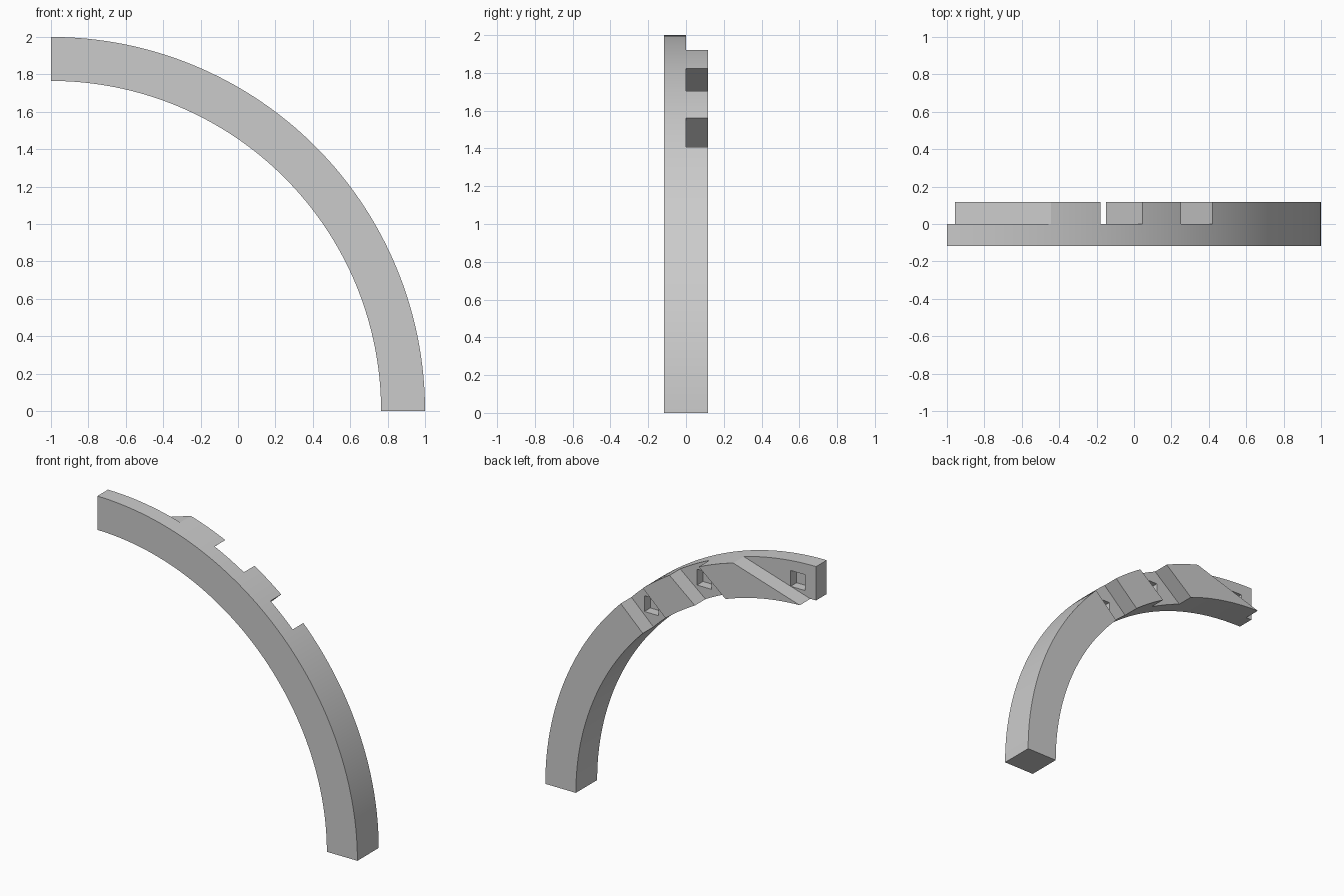
import bpy, bmesh, math
from mathutils import Vector

if "Cube" in bpy.data.objects:
    bpy.data.objects.remove(bpy.data.objects["Cube"], do_unlink=True)

OUTER, INNER, HALF_DEPTH = 2.0, 1.765, 0.117
SEGMENTS = 64

grey = bpy.data.materials.new("plain_grey")
grey.use_nodes = True
grey.diffuse_color = (0.6, 0.6, 0.6, 1)
grey.node_tree.nodes["Principled BSDF"].inputs["Base Color"].default_value = (0.6, 0.6, 0.6, 1)


def prism(name, outline, y0, y1):
    """Extrude an outline in the xz plane from y0 to y1."""
    bm = bmesh.new()
    face = bm.faces.new([bm.verts.new((x, y0, z)) for x, z in outline])
    grown = bmesh.ops.extrude_face_region(bm, geom=[face])
    verts = [v for v in grown["geom"] if isinstance(v, bmesh.types.BMVert)]
    bmesh.ops.translate(bm, verts=verts, vec=(0, y1 - y0, 0))
    bmesh.ops.recalc_face_normals(bm, faces=bm.faces)
    mesh = bpy.data.meshes.new(name)
    bm.to_mesh(mesh)
    bm.free()
    mesh.materials.append(grey)
    obj = bpy.data.objects.new(name, mesh)
    bpy.context.collection.objects.link(obj)
    return obj


def arc(radius):
    steps = [i / SEGMENTS * math.pi / 2 for i in range(SEGMENTS + 1)]
    return [(radius * math.cos(a) - 1, radius * math.sin(a)) for a in steps]


def band(upper, lower):
    """Outline between two cut lines, each lengthened past the beam."""
    ends = []
    for line in (upper, lower):
        a, b = Vector(line[0]), Vector(line[1])
        reach = (b - a) * 0.5
        ends.append((a - reach, b + reach))
    return [ends[0][0], ends[0][1], ends[1][1], ends[1][0]]


# Quarter-circle beam
beam = prism("arch_beam", arc(OUTER) + arc(INNER)[::-1], -HALF_DEPTH, HALF_DEPTH)

# Scarf cut at the crown and two slanted notches, all in the back half
cutters = [
    prism("crown_scarf", [(-0.105, 2.025), (-1.125, 1.713), (-1.125, 2.2), (-0.105, 2.2)], 0, 0.3),
    prism("upper_notch", band(((-0.18, 1.824), (-0.386, 1.655)),
                              ((0.045, 1.705), (-0.15, 1.547))), 0, 0.3),
    prism("lower_notch", band(((0.25, 1.561), (0.076, 1.399)),
                              ((0.42, 1.408), (0.25, 1.246))), 0, 0.3),
]

# Square blind pockets in the cut faces
for x, z in ((-0.86, 1.866), (-0.14, 1.682), (0.265, 1.39)):
    s = 0.055
    square = [(x - s, z - s), (x + s, z - s), (x + s, z + s), (x - s, z + s)]
    cutters.append(prism("pocket", square, -0.065, 0.05))

bpy.ops.object.select_all(action="DESELECT")
beam.select_set(True)
bpy.context.view_layer.objects.active = beam
for cutter in cutters:
    cutter.hide_render = True
    cut = beam.modifiers.new(cutter.name, "BOOLEAN")
    cut.operation = "DIFFERENCE"
    cut.solver = "EXACT"
    cut.object = cutter
    bpy.ops.object.modifier_apply(modifier=cut.name)
    bpy.data.objects.remove(cutter, do_unlink=True)

bpy.ops.object.shade_smooth_by_angle(angle=math.radians(20))
